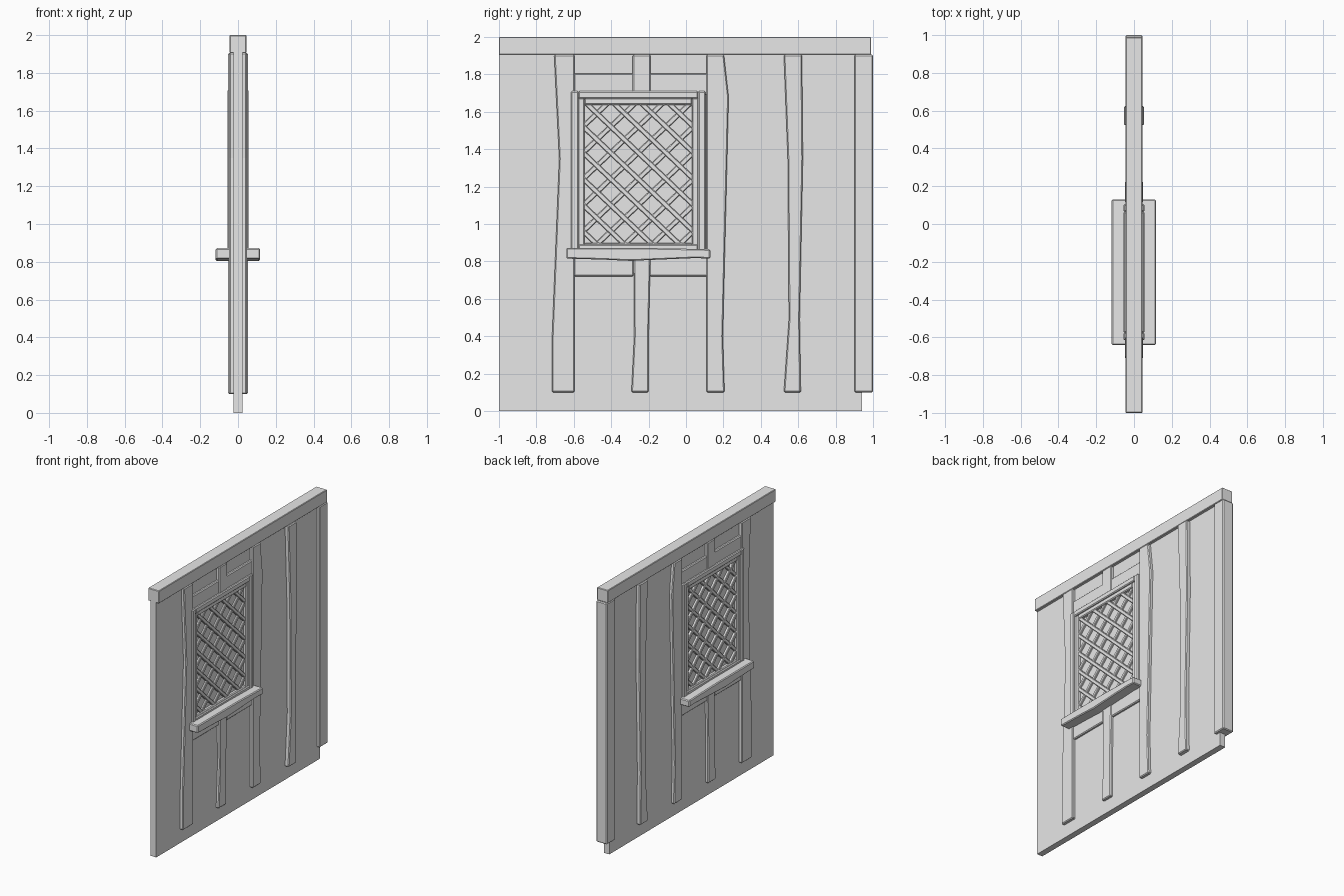
import bpy, bmesh
from math import radians
from mathutils import Matrix, Vector

cube = bpy.data.objects.get("Cube")
if cube:
    bpy.data.objects.remove(cube)

grey = bpy.data.materials.new("plain_grey")
grey.use_nodes = True
COLOUR = (0.8, 0.8, 0.8, 1)
grey.diffuse_color = COLOUR
grey.node_tree.nodes["Principled BSDF"].inputs["Base Color"].default_value = COLOUR


def slab(name, outline, x0, x1, bevel=0.006):
    """Extrude a (y, z) outline from x0 to x1 with chamfered edges."""
    bm = bmesh.new()
    face = bm.faces.new([bm.verts.new((x0, y, z)) for y, z in outline])
    ext = bmesh.ops.extrude_face_region(bm, geom=[face])
    moved = [v for v in ext["geom"] if isinstance(v, bmesh.types.BMVert)]
    bmesh.ops.translate(bm, verts=moved, vec=(x1 - x0, 0, 0))
    bmesh.ops.recalc_face_normals(bm, faces=bm.faces)
    mesh = bpy.data.meshes.new(name)
    bm.to_mesh(mesh)
    bm.free()
    mesh.materials.append(grey)
    obj = bpy.data.objects.new(name, mesh)
    bpy.context.collection.objects.link(obj)
    if bevel:
        mod = obj.modifiers.new("chamfer", "BEVEL")
        mod.width = bevel
        mod.segments = 1
        mod.limit_method = "ANGLE"
        mod.angle_limit = radians(40)
    return obj


def box(name, y0, y1, z0, z1, half, bevel=0.006):
    return slab(name, [(y0, z0), (y1, z0), (y1, z1), (y0, z1)], -half, half, bevel)


def stud(name, left, right, half):
    """Hand-hewn upright: left and right edges listed from bottom to top."""
    return slab(name, right + left[::-1], -half, half)


def frame(name, y0, y1, z0, z1, w, half):
    box(name + "_left", y0, y0 + w, z0, z1, half)
    box(name + "_right", y1 - w, y1, z0, z1, half)
    box(name + "_top", y0 + w, y1 - w, z1 - w, z1, half)
    box(name + "_bottom", y0 + w, y1 - w, z0, z0 + w, half)


# Wall panel, top beam and corner post
box("wall_panel", -1, 0.94, 0, 1.91, 0.023, 0)
box("top_beam", -1, 0.99, 1.905, 2, 0.045, 0.004)
box("corner_post", 0.90, 1, 0.1, 1.905, 0.045)

# Uneven timber uprights
LOW, TOP = 0.1, 1.905
stud("stud_beside_window", [(-0.716, LOW), (-0.716, 0.4), (-0.678, 1.35), (-0.705, TOP)],
     [(-0.596, LOW), (-0.596, TOP)], 0.047)
stud("stud_under_window", [(-0.292, LOW), (-0.277, 0.4), (-0.28, 0.83)],
     [(-0.2, LOW), (-0.2, 0.4), (-0.19, 0.83)], 0.045)
box("stud_over_window", -0.285, -0.19, 1.69, TOP, 0.045)
stud("stud_window_side", [(0.11, LOW), (0.11, TOP)],
     [(0.206, LOW), (0.197, 0.4), (0.228, 1.68), (0.203, TOP)], 0.047)
stud("stud_far", [(0.523, LOW), (0.55, 0.49), (0.544, 1.35), (0.523, TOP)],
     [(0.614, LOW), (0.608, 0.49), (0.625, 1.35), (0.62, TOP)], 0.053)

# Short rails above and below the window
for side, y0, y1 in (("left", -0.6, -0.28), ("right", -0.195, 0.115)):
    box("lower_rail_" + side, y0, y1, 0.72, 0.83, 0.04)
    box("upper_rail_" + side, y0, y1, 1.69, 1.805, 0.04)

# Window frame in two steps
frame("outer_frame", -0.615, 0.105, 0.85, 1.71, 0.04, 0.056)
frame("inner_frame", -0.578, 0.068, 0.862, 1.673, 0.036, 0.046)

# Sill, slightly worn underneath
slab("window_sill", [(-0.64, 0.815), (-0.45, 0.81), (-0.3, 0.803), (0.05, 0.818),
                     (0.13, 0.815), (0.13, 0.865), (-0.2, 0.872), (-0.64, 0.872)], -0.118, 0.116)

# Diagonal lattice, each bar clipped to the opening
Y0, Y1, Z0, Z1 = -0.555, 0.045, 0.882, 1.648
PITCH = 0.14


def lattice(name, slope, half, width):
    corners = [z - slope * y for y in (Y0, Y1) for z in (Z0, Z1)]
    c = min(corners) + PITCH * 0.6
    n = 0
    while c < max(corners) - 0.03:
        ends = sorted(((Z0 - c) / slope, (Z1 - c) / slope))
        a, b = max(Y0, ends[0]), min(Y1, ends[1])
        if b - a > 0.02:
            p, q = Vector((0, a, slope * a + c)), Vector((0, b, slope * b + c))
            d = (q - p).normalized()
            side = Vector((0, -d.z, d.y)) * width / 2
            pts = [p - side, q - side, q + side, p + side]
            slab(f"{name}_{n}", [(v.y, v.z) for v in pts], -half, half, 0.004)
            n += 1
        c += PITCH


lattice("lattice_falling", -0.95, 0.04, 0.026)
lattice("lattice_rising", 0.95, 0.036, 0.026)
